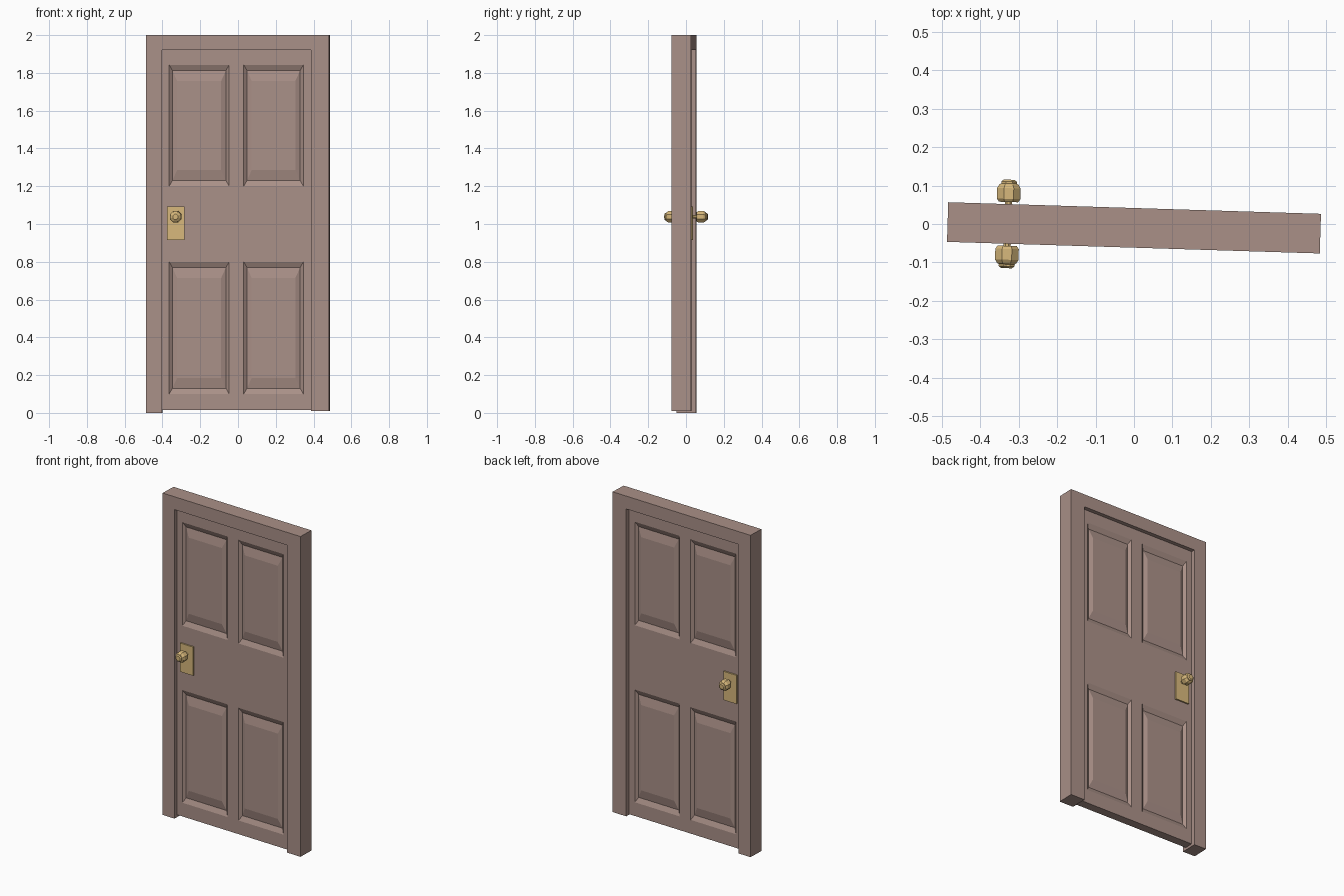
import bpy, bmesh, math
from mathutils import Matrix

if "Cube" in bpy.data.objects:
    bpy.data.objects.remove(bpy.data.objects["Cube"])

# whole door is turned slightly about z
PLACE = Matrix.Translation((0, -0.01, 0)) @ Matrix.Rotation(math.radians(-1.78), 4, 'Z')


def material(name, rgb):
    m = bpy.data.materials.new(name)
    m.diffuse_color = (*rgb, 1)
    m.use_nodes = True
    m.node_tree.nodes["Principled BSDF"].inputs["Base Color"].default_value = m.diffuse_color
    return m


wood = material("brown_wood", (0.40, 0.28, 0.245))
brass = material("brass", (0.68, 0.48, 0.20))


def finish(name, bm, mat):
    bmesh.ops.recalc_face_normals(bm, faces=bm.faces)
    me = bpy.data.meshes.new(name)
    bm.to_mesh(me)
    bm.free()
    me.materials.append(mat)
    ob = bpy.data.objects.new(name, me)
    ob.matrix_world = PLACE
    bpy.context.collection.objects.link(ob)
    return ob


# frame: U-shaped outline extruded through the wall depth
L, R, IL, IR, TOP, HEAD, D = -0.4845, 0.4845, -0.4015, 0.389, 2.0, 1.92, 0.0515
outline = [(L, 0), (L, TOP), (R, TOP), (R, 0.01), (IR, 0.01), (IR, HEAD), (IL, HEAD), (IL, 0)]
bm = bmesh.new()
face = bm.faces.new([bm.verts.new((x, -D, z)) for x, z in outline])
ext = bmesh.ops.extrude_face_region(bm, geom=[face])["geom"]
bmesh.ops.translate(bm, vec=(0, 2 * D, 0), verts=[v for v in ext if isinstance(v, bmesh.types.BMVert)])
finish("door_frame", bm, wood)

# slab: gridded front and back, each with four raised panels in sunken grooves
xs = [IL, -0.364, -0.046, 0.031, 0.347, IR]
zs = [0.015, 0.10, 0.80, 1.20, 1.843, HEAD]
HALF = 0.027
# panel rings: inset in x, inset in z, depth below the surface
rings = [(0.017, 0.030, 0.014), (0.042, 0.085, 0.003)]
bm = bmesh.new()
for s in (-1, 1):
    grid = [[bm.verts.new((x, s * HALF, z)) for z in zs] for x in xs]
    for i in range(5):
        for j in range(5):
            ring = [grid[i][j], grid[i + 1][j], grid[i + 1][j + 1], grid[i][j + 1]]
            if i in (1, 3) and j in (1, 3):
                for dx, dz, dep in rings:
                    x0, x1, z0, z1 = xs[i] + dx, xs[i + 1] - dx, zs[j] + dz, zs[j + 1] - dz
                    new = [bm.verts.new((x, s * (HALF - dep), z))
                           for x, z in ((x0, z0), (x1, z0), (x1, z1), (x0, z1))]
                    for k in range(4):
                        n = (k + 1) % 4
                        bm.faces.new((ring[k], ring[n], new[n], new[k]))
                    ring = new
            bm.faces.new(ring)
bmesh.ops.bridge_loops(bm, edges=[e for e in bm.edges if e.is_boundary])
finish("door_slab", bm, wood)

# plates and turned knobs on both faces
KX, KZ, SIDES = -0.328, 1.038, 8
profile = [(0.010, 0.030), (0.010, 0.057), (0.027, 0.057), (0.033, 0.065), (0.033, 0.093),
           (0.027, 0.102), (0.022, 0.105), (0.022, 0.110), (0.015, 0.115)]  # radius, distance out
for s, side in ((-1, "front"), (1, "back")):
    bm = bmesh.new()
    bmesh.ops.create_cube(bm, size=1, matrix=Matrix.Translation((KX, s * (HALF + 0.003), 1.004))
                          @ Matrix.Diagonal((0.092, 0.012, 0.178, 1)))
    finish(side + "_plate", bm, brass)

    bm = bmesh.new()
    loops = []
    for r, y in profile:
        angles = [math.tau * (k + 0.5) / SIDES for k in range(SIDES)]
        loops.append([bm.verts.new((KX + r * math.cos(a), s * y, KZ + r * math.sin(a))) for a in angles])
    for a, b in zip(loops, loops[1:]):
        for k in range(SIDES):
            n = (k + 1) % SIDES
            bm.faces.new((a[k], a[n], b[n], b[k]))
    bm.faces.new(loops[0])
    bm.faces.new(loops[-1])
    finish(side + "_knob", bm, brass)
